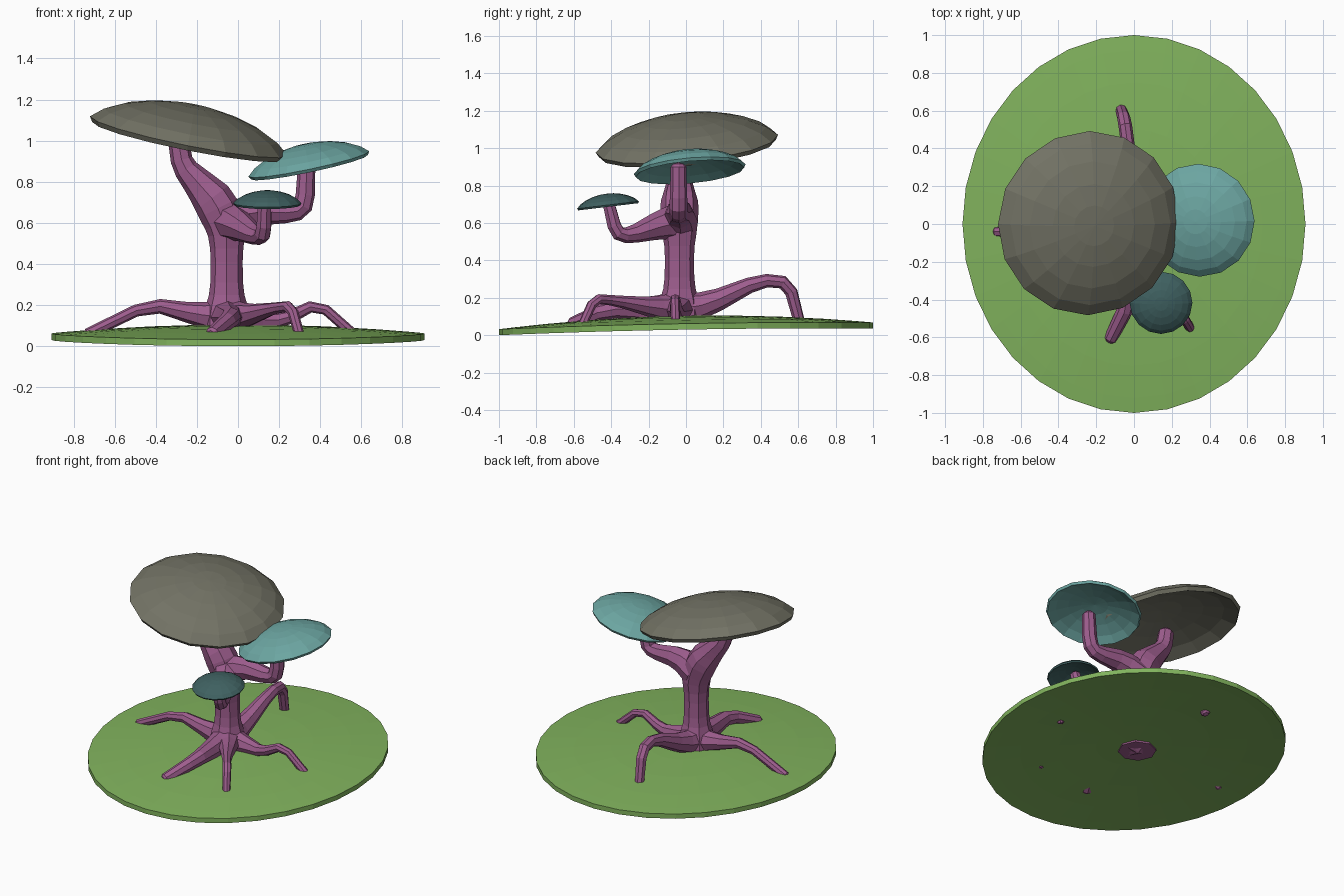
import bpy, bmesh, math
from mathutils import Vector

if "Cube" in bpy.data.objects:
    bpy.data.objects.remove(bpy.data.objects["Cube"])


def material(name, rgb):
    m = bpy.data.materials.new(name)
    m.diffuse_color = (*rgb, 1)
    m.use_nodes = True
    m.node_tree.nodes["Principled BSDF"].inputs["Base Color"].default_value = m.diffuse_color
    return m


def finish(bm, name, mat):
    bmesh.ops.recalc_face_normals(bm, faces=bm.faces)
    me = bpy.data.meshes.new(name)
    bm.to_mesh(me)
    bm.free()
    ob = bpy.data.objects.new(name, me)
    bpy.context.collection.objects.link(ob)
    me.materials.append(mat)
    return ob


def skin_rings(bm, rings, start, end):
    """Bridge equal-sized point rings and close both ends with a fan."""
    vs = [[bm.verts.new(p) for p in ring] for ring in rings]
    n = len(vs[0])
    for a, b in zip(vs, vs[1:]):
        for i in range(n):
            j = (i + 1) % n
            bm.faces.new((a[i], a[j], b[j], b[i]))
    for ring, tip in ((vs[0], start), (vs[-1], end)):
        c = bm.verts.new(tip)
        for i in range(n):
            bm.faces.new((ring[i], ring[(i + 1) % n], c))


def limb(bm, pts, sides=8):
    """Tapered tube through (x, y, z, radius) points, corners cut once."""
    p = [Vector(q) for q in pts]
    path = [p[0]]
    for a, b in zip(p, p[1:]):
        path += [a.lerp(b, 0.22), a.lerp(b, 0.78)]
    path.append(p[-1])
    c = [q.to_3d() for q in path]
    old = (c[1] - c[0]).normalized()
    u = old.orthogonal().normalized()
    rings = []
    for i, q in enumerate(path):
        d = (c[min(i + 1, len(c) - 1)] - c[max(i - 1, 0)]).normalized()
        u = old.rotation_difference(d) @ u
        v = d.cross(u)
        old = d
        rings.append([c[i] + q.w * (math.cos(t) * u + math.sin(t) * v)
                      for t in (2 * math.pi * k / sides for k in range(sides))])
    # rounded tip
    r = path[-1].w
    rings.append([c[-1] + d * r * 0.4 + (x - c[-1]) * 0.65 for x in rings[-1]])
    skin_rings(bm, rings, c[0], c[-1] + d * r * 0.55)


def cap(name, centre, radius, height, slope, sides, mat):
    """Tilted dome with a hollowed underside."""
    n = Vector((-slope[0], -slope[1], 1))
    rot = Vector((0, 0, 1)).rotation_difference(n.normalized())
    profile = [(.22, .97), (.45, .85), (.69, .63), (.88, .34), (1, .02),
               (.97, -.14), (.8, .16), (.55, .42), (.28, .6)]
    place = lambda x, y, z: Vector(centre) + rot @ Vector((x, y, z))
    rings = [[place(radius * f * math.cos(t), radius * f * math.sin(t), height * h)
              for t in (2 * math.pi * k / sides for k in range(sides))]
             for f, h in profile]
    bm = bmesh.new()
    skin_rings(bm, rings, place(0, 0, height), place(0, 0, height * .66))
    return finish(bm, name, mat)


bark = material("bark", (.34, .11, .27))
grass = material("grass", (.22, .45, .11))
grey = material("grey_cap", (.17, .17, .13))
teal = material("teal_cap", (.15, .38, .36))
dark = material("dark_cap", (.05, .12, .12))

# thin, slightly domed and tilted ground disc
def ground_ring(f, lift):
    ring = []
    for k in range(32):
        t = 2 * math.pi * k / 32
        x, y = .908 * f * math.cos(t), f * math.sin(t)
        ring.append((x, y, .03 + .018 * y - .012 * y * y + .042 * (1 - f * f) + lift))
    return ring

bm = bmesh.new()
levels = (.25, .5, .75, .92, 1)
skin_rings(bm, [ground_ring(f, .032) for f in levels]
           + [ground_ring(f, 0) for f in reversed(levels)],
           (0, 0, .104), (0, 0, .072))
finish(bm, "ground", grass)

# trunk, branches and roots
bm = bmesh.new()
cx, cy = -.055, -.035
# trunk bending into the left branch
limb(bm, [(cx, cy, .06, .12), (cx, cy, .17, .11), (cx, cy, .27, .08), (cx, cy, .45, .077),
          (cx, cy, .57, .095), (-.11, cy, .70, .105), (-.19, cy, .79, .077),
          (-.27, cy, .88, .055), (-.29, cy, 1.0, .05)])
# right branch
limb(bm, [(cx, cy, .6, .1), (.07, cy, .66, .075), (.28, -.04, .65, .048),
          (.325, -.04, .69, .048), (.335, -.04, .9, .042)])
# front branch
limb(bm, [(cx, cy, .61, .1), (0, -.14, .59, .078), (.1, -.31, .53, .042),
          (.125, -.375, .55, .04), (.13, -.415, .71, .033)])
# roots: shoulder, knee, tip
roots = [
    [(-.2, -.035, .155, .055), (-.43, -.035, .205, .03), (-.73, -.04, .06, .028)],
    [(-.045, -.2, .14, .065), (-.03, -.42, .14, .045), (-.125, -.61, .06, .035)],
    [(.05, -.18, .15, .055), (.18, -.38, .185, .028), (.26, -.49, .195, .027), (.3, -.555, .05, .024)],
    [(.1, -.04, .13, .055), (.22, -.05, .125, .035), (.39, -.06, .21, .026), (.56, -.055, .06, .025)],
    [(-.05, .12, .165, .065), (-.03, .4, .295, .036), (-.05, .55, .28, .036), (-.07, .61, .055, .03)],
]
for r in roots:
    limb(bm, [(cx, cy, .14, .095)] + r)
finish(bm, "tree", bark)

# mushroom-like canopies
cap("large_canopy", (-.24, .005, 1.02), .49, .155, (-.2, .1), 16, grey)
cap("right_canopy", (.345, .02, .885), .3, .1, (.21, .09), 16, teal)
cap("small_canopy", (.143, -.417, .695), .166, .062, (0, .12), 16, dark)

# stand the whole model exactly on z = 0
bpy.context.view_layer.update()
low = min((o.matrix_world @ v.co).z for o in bpy.data.objects for v in o.data.vertices)
for o in bpy.data.objects:
    o.location.z -= low
